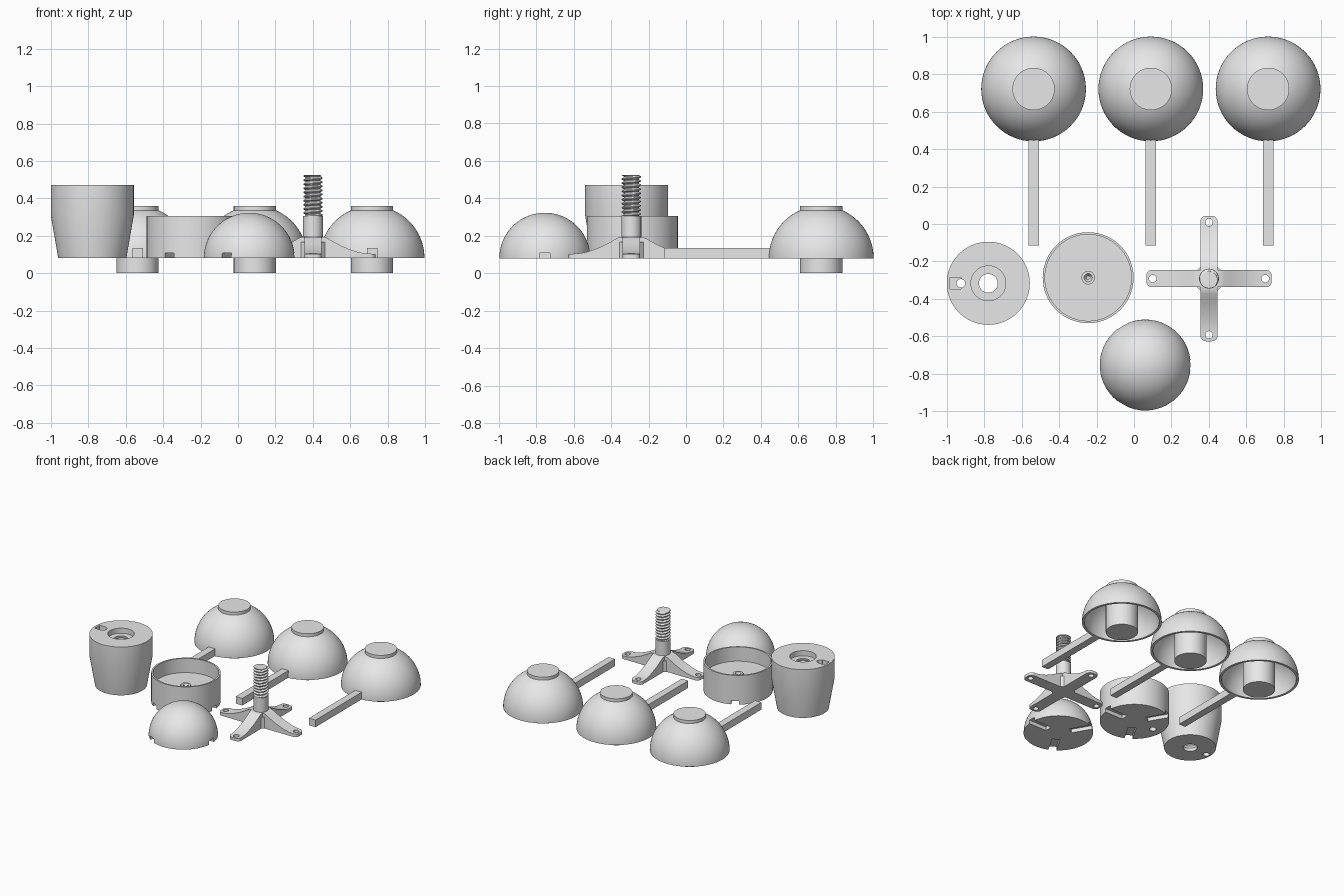
import bpy, bmesh, math
from mathutils import Matrix, Vector

if "Cube" in bpy.data.objects:
    bpy.data.objects.remove(bpy.data.objects["Cube"])

Z0 = 0.08  # level of most parts' undersides
grey = bpy.data.materials.new("light_grey_plastic")
grey.diffuse_color = (0.8, 0.8, 0.8, 1)
grey.use_nodes = True
grey.node_tree.nodes["Principled BSDF"].inputs["Base Color"].default_value = grey.diffuse_color


def finish(bm, name, loc=(0, 0, 0)):
    bmesh.ops.recalc_face_normals(bm, faces=bm.faces)
    me = bpy.data.meshes.new(name)
    bm.to_mesh(me)
    bm.free()
    me.materials.append(grey)
    ob = bpy.data.objects.new(name, me)
    ob.location = loc
    bpy.context.collection.objects.link(ob)
    return ob


def activate(ob):
    bpy.ops.object.select_all(action='DESELECT')
    ob.select_set(True)
    bpy.context.view_layer.objects.active = ob


def smooth(ob, angle=30):
    activate(ob)
    bpy.ops.object.shade_smooth_by_angle(angle=math.radians(angle))


def revolve(name, profile, loc, seg=64, closed=False):
    """Spin (radius, z) points about z; closed joins the last point to the first."""
    bm = bmesh.new()
    vs = [bm.verts.new((r, 0, z)) for r, z in profile]
    pairs = list(zip(vs, vs[1:])) + ([(vs[-1], vs[0])] if closed else [])
    es = [bm.edges.new(p) for p in pairs]
    bmesh.ops.spin(bm, geom=vs + es, axis=(0, 0, 1), cent=(0, 0, 0),
                   angle=2 * math.pi, steps=seg)
    bmesh.ops.remove_doubles(bm, verts=bm.verts, dist=1e-5)
    return finish(bm, name, loc)


def add_box(bm, lo, hi, rot=0):
    lo, hi = Vector(lo), Vector(hi)
    m = (Matrix.Rotation(rot, 4, 'Z') @ Matrix.Translation((lo + hi) / 2)
         @ Matrix.Diagonal((*(hi - lo), 1)))
    bmesh.ops.create_cube(bm, size=1, matrix=m)


def add_cyl(bm, r, x, z0, z1, seg=32):
    bmesh.ops.create_cone(bm, cap_ends=True, segments=seg, radius1=r, radius2=r, depth=z1 - z0,
                          matrix=Matrix.Translation((x, 0, (z0 + z1) / 2)))


def cut(ob, bm):
    """Subtract the bmesh solid, given in the part's own position, from the part."""
    tool = finish(bm, "cutter", ob.location)
    tool.hide_render = True
    mod = ob.modifiers.new("cut", 'BOOLEAN')
    mod.operation, mod.object, mod.solver = 'DIFFERENCE', tool, 'EXACT'
    activate(ob)
    bpy.ops.object.modifier_apply(modifier=mod.name)
    bpy.data.objects.remove(tool)


def arc(radius, a0, a1, n):
    """Points of a quarter-dome profile standing on Z0."""
    return [(radius * math.cos(a), Z0 + radius * math.sin(a))
            for a in (a0 + (a1 - a0) * i / n for i in range(n + 1))]


# Wind cups: hollow dome, central post and square arm
for i, x in enumerate((-0.537, 0.09, 0.717)):
    loc = (x, 0.722, 0)
    top, inner = math.acos(0.05 / 0.28), math.acos(0.05 / 0.262)
    smooth(revolve(f"cup_shell_{i}", arc(0.28, 0, top, 24) + arc(0.262, inner, 0, 24),
                   loc, closed=True))
    smooth(revolve(f"cup_post_{i}", [(0, 0), (0.113, 0), (0.113, 0.36), (0, 0.36)], loc))
    bm = bmesh.new()
    add_box(bm, (-0.028, -0.838, Z0), (0.028, -0.265, 0.135))
    finish(bm, f"cup_arm_{i}", loc)


def arm_slots():
    """Three radial slots that receive the cup arms."""
    bm = bmesh.new()
    for k in range(3):
        add_box(bm, (0.09, -0.028, 0.04), (0.3, 0.028, 0.108), k * 2 * math.pi / 3)
    return bm


# Hub top: solid dome with arm slots underneath
dome = revolve("hub_dome", [(0, Z0)] + arc(0.243, 0, math.pi / 2, 28)[:-1] + [(0, 0.323)],
               (0.06, -0.754, 0))
cut(dome, arm_slots())
smooth(dome)

# Hub bottom: open drum with small bearing boss, arm slots and magnet pocket
drum = revolve("hub_drum", [(0, Z0), (0.243, Z0), (0.243, 0.305), (0.231, 0.305), (0.231, 0.195),
                            (0.036, 0.195), (0.036, 0.21), (0.022, 0.21), (0.01, 0.19), (0, 0.19)],
               (-0.245, -0.287, 0))
bm = arm_slots()
add_cyl(bm, 0.024, -0.168, 0.04, 0.115)
cut(drum, bm)
smooth(drum)

# Tapered body: counterbored threaded bore, sensor hole and pocket
bore = []
for k in range(13):
    z = 0.425 - k * 0.0275
    bore += [(0.05, z), (0.057, z - 0.0137)]
body = revolve("tapered_body", [(0.182, Z0), (0.222, 0.31), (0.222, 0.472), (0.093, 0.472),
                                (0.093, 0.432), (0.05, 0.432)] + bore[:-1] + [(0.05, Z0)],
               (-0.779, -0.317, 0), closed=True)
for lo_hi in ((-0.205, 0.432, -0.147, 0.52),):
    bm = bmesh.new()
    add_box(bm, (lo_hi[0], -0.03, lo_hi[1]), (lo_hi[2], 0.03, lo_hi[3]))
    cut(body, bm)
bm = bmesh.new()
add_cyl(bm, 0.023, -0.147, 0.0, 0.6)
cut(body, bm)
smooth(body)

# Stand: four curved legs with screw holes
centre = (0.401, -0.292, 0)
outline = [(0, Z0), (0.335, Z0), (0.335, 0.102), (0.27, 0.107), (0.23, 0.116), (0.19, 0.13),
           (0.15, 0.147), (0.11, 0.168), (0.08, 0.186), (0.06, 0.194), (0, 0.196)]
bm = bmesh.new()
face = bm.faces.new([bm.verts.new((r, -0.046, z)) for r, z in outline])
ext = bmesh.ops.extrude_face_region(bm, geom=[face])
bmesh.ops.translate(bm, vec=(0, 0.092, 0),
                    verts=[v for v in ext["geom"] if isinstance(v, bmesh.types.BMVert)])
corners = [e for e in bm.edges if all(v.co.x > 0.33 for v in e.verts)
           and abs(e.verts[0].co.z - e.verts[1].co.z) > 0.01]
bmesh.ops.bevel(bm, geom=corners, offset=0.03, segments=6, profile=0.5, affect='EDGES')
leg = finish(bm, "stand_leg_0", centre)
bm = bmesh.new()
add_cyl(bm, 0.02, 0.301, 0.0, 0.2)
cut(leg, bm)
smooth(leg)
for k in range(1, 4):
    other = leg.copy()
    other.name = f"stand_leg_{k}"
    other.rotation_euler.z = k * math.pi / 2
    bpy.context.collection.objects.link(other)

# Gusset between the legs, and the plain column
bm = bmesh.new()
add_cyl(bm, 0.11, 0, Z0, 0.166, 4)
for v in bm.verts:  # put the corners inside the legs
    a = round(math.atan2(v.co.y, v.co.x) / (math.pi / 2)) * math.pi / 2
    v.co.x, v.co.y = 0.11 * math.cos(a), 0.11 * math.sin(a)
finish(bm, "stand_gusset", centre)
smooth(revolve("stand_column", [(0, Z0), (0.053, Z0), (0.053, 0.305), (0, 0.305)], centre, 48))

# Threaded rod: helical ridge as a ruled grid
bm = bmesh.new()
SEG, PITCH, LOW, HIGH = 32, 0.022, 0.3, 0.525
rings = []
for j in range(62):
    z = LOW + (HIGH - LOW) * j / 61
    ring = []
    for s in range(SEG):
        t = ((z - LOW) / PITCH - s / SEG) % 1
        r = 0.040 + 0.012 * min(1, max(0, 1.5 - abs(t - 0.5) * 4))
        a = 2 * math.pi * s / SEG
        ring.append(bm.verts.new((r * math.cos(a), r * math.sin(a), z)))
    rings.append(ring)
for a, b in zip(rings, rings[1:]):
    for s in range(SEG):
        n = (s + 1) % SEG
        bm.faces.new((a[s], a[n], b[n], b[s]))
bm.faces.new(rings[0])
bm.faces.new(rings[-1])
smooth(finish(bm, "threaded_rod", centre))
